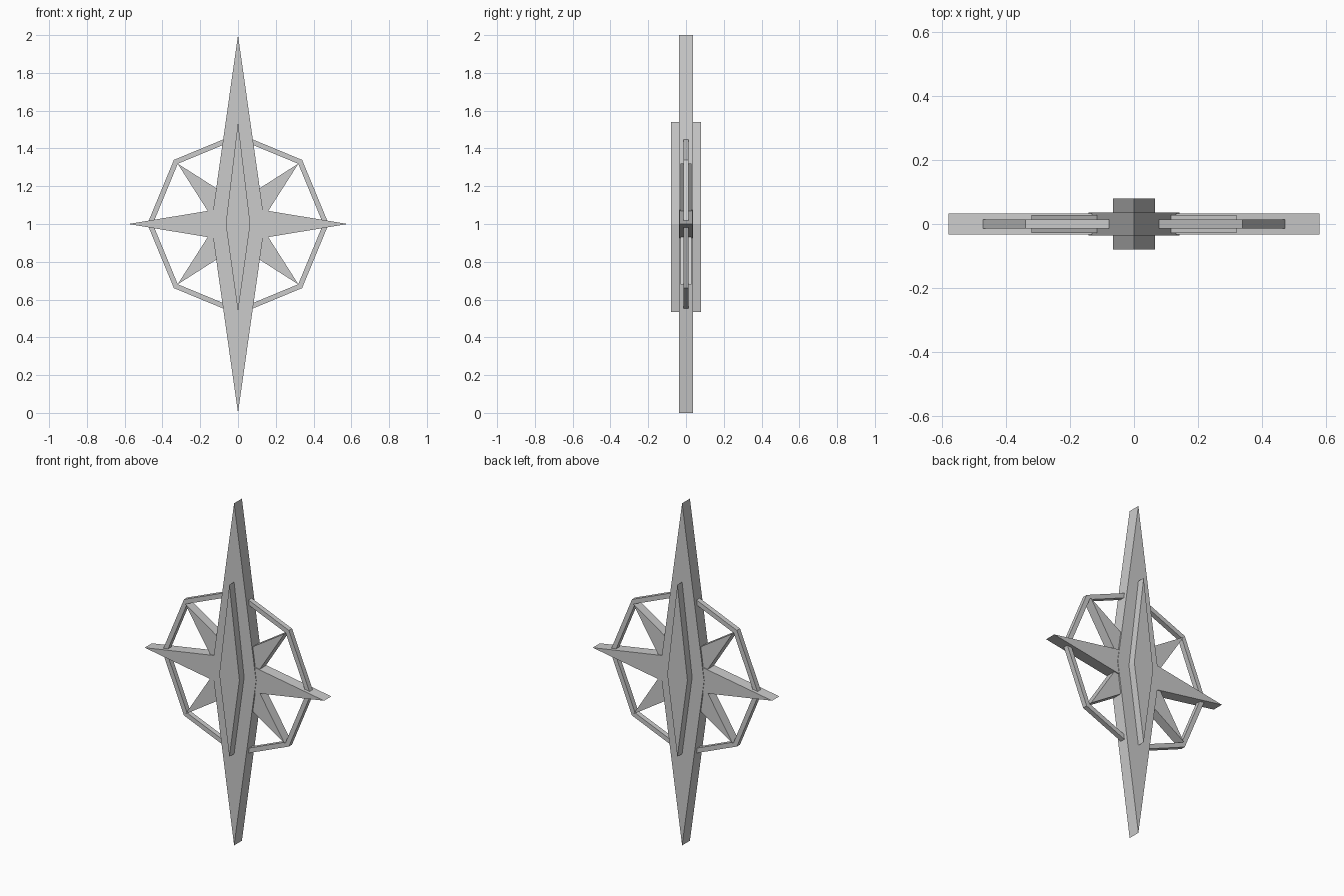
import bpy, bmesh, math

if "Cube" in bpy.data.objects:
    bpy.data.objects.remove(bpy.data.objects["Cube"])


def finish(name, bm):
    bmesh.ops.recalc_face_normals(bm, faces=bm.faces)
    mesh = bpy.data.meshes.new(name)
    bm.to_mesh(mesh)
    bm.free()
    obj = bpy.data.objects.new(name, mesh)
    bpy.context.collection.objects.link(obj)
    return obj


def blade(name, up, down, half_width, half_depth, angle=0.0):
    """Diamond-shaped plate in the XZ plane, turned by angle about its centre."""
    c, s = math.cos(angle), math.sin(angle)
    profile = [(0, up), (half_width, 0), (0, -down), (-half_width, 0)]
    bm = bmesh.new()
    verts = [bm.verts.new((x * c + z * s, -half_depth, 1 - x * s + z * c)) for x, z in profile]
    face = bm.faces.new(verts)
    out = bmesh.ops.extrude_face_region(bm, geom=[face])
    moved = [g for g in out["geom"] if isinstance(g, bmesh.types.BMVert)]
    bmesh.ops.translate(bm, verts=moved, vec=(0, 2 * half_depth, 0))
    return finish(name, bm)


def ring(name, outer, inner, half_depth, sides=8):
    """Flat-sided ring with a rectangular section."""
    section = [(outer, -half_depth), (outer, half_depth), (inner, half_depth), (inner, -half_depth)]
    bm = bmesh.new()
    loops = []
    for i in range(sides):
        a = math.tau * i / sides
        loops.append([bm.verts.new((r * math.cos(a), y, 1 + r * math.sin(a))) for r, y in section])
    for i in range(sides):
        a, b = loops[i], loops[(i + 1) % sides]
        for j in range(4):
            k = (j + 1) % 4
            bm.faces.new((a[j], a[k], b[k], b[j]))
    return finish(name, bm)


# Long vertical and shorter horizontal points
blade("vertical_points", 1.0, 1.0, 0.142, 0.036)
blade("horizontal_points", 0.58, 0.58, 0.096, 0.0335, math.pi / 2)

# Diagonal points
for side, angle in (("right", math.pi / 4), ("left", -math.pi / 4)):
    blade("diagonal_points_" + side, 0.453, 0.453, 0.1, 0.028, angle)

# Raised centre ridge, slightly longer at the top
blade("centre_ridge", 0.54, 0.465, 0.065, 0.08)

# Octagonal ring
ring("octagon_ring", 0.48, 0.451, 0.0145)
